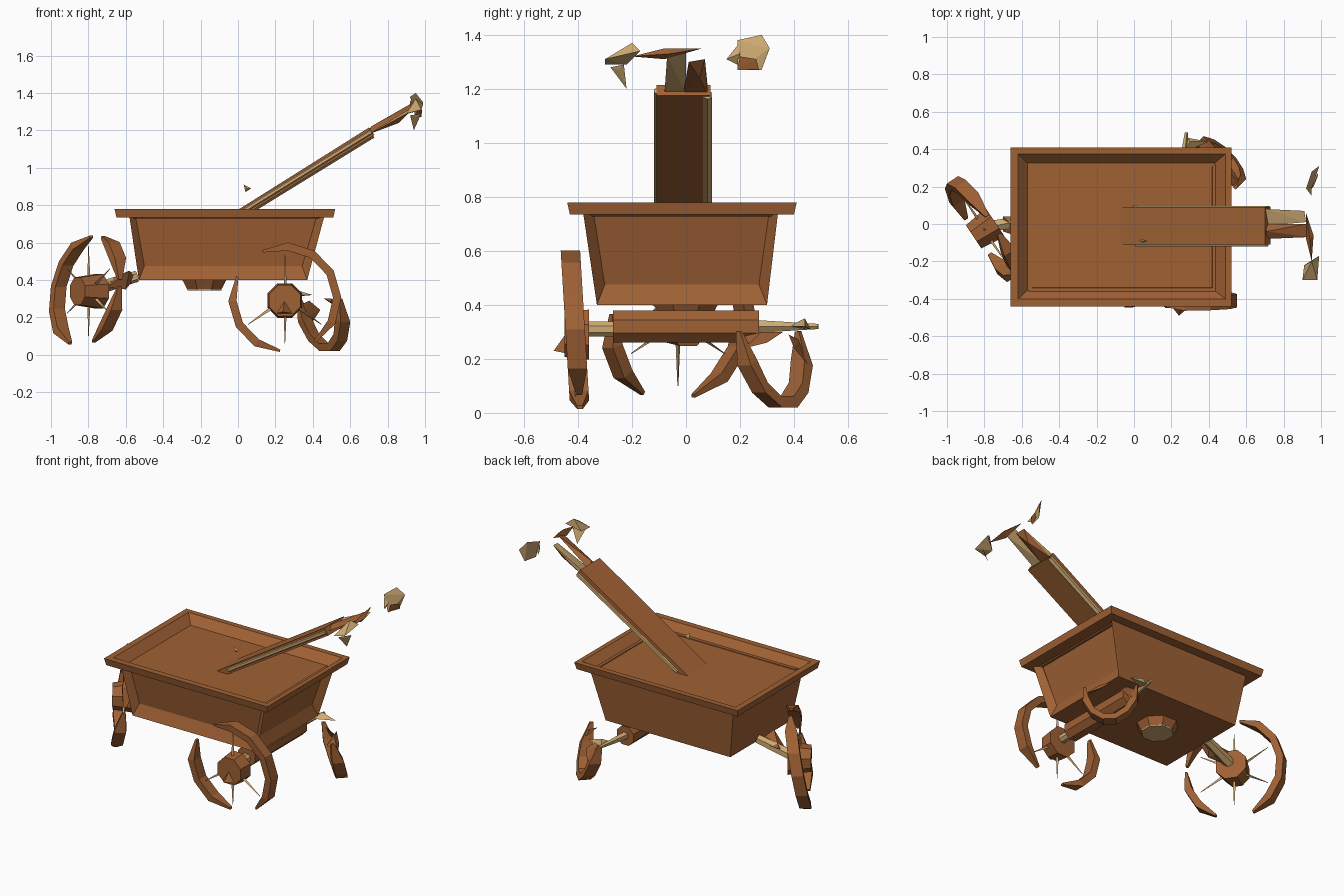
import bpy, bmesh, math
from mathutils import Vector

default_cube = bpy.data.objects.get("Cube")
if default_cube:
    bpy.data.objects.remove(default_cube, do_unlink=True)


def make_material(name, colour):
    material = bpy.data.materials.new(name)
    material.use_nodes = True
    material.diffuse_color = (*colour, 1)
    shader = material.node_tree.nodes["Principled BSDF"]
    shader.inputs["Base Color"].default_value = (*colour, 1)
    shader.inputs["Roughness"].default_value = 0.8
    return material


brown = make_material("brown wood", (0.35, 0.12, 0.035))
tan = make_material("pale wood", (0.62, 0.4, 0.17))


def finish(name, bm, *materials):
    bmesh.ops.recalc_face_normals(bm, faces=bm.faces[:])
    mesh = bpy.data.meshes.new(name)
    bm.to_mesh(mesh)
    bm.free()
    for material in materials:
        mesh.materials.append(material)
    obj = bpy.data.objects.new(name, mesh)
    bpy.context.scene.collection.objects.link(obj)
    return obj


def loft(bm, rings):
    """Skin a row of point rings and cap both ends."""
    loops = [[bm.verts.new(p) for p in ring] for ring in rings]
    sides = []
    for low, high in zip(loops, loops[1:]):
        count = len(low)
        for i in range(count):
            j = (i + 1) % count
            sides.append(bm.faces.new((low[i], low[j], high[j], high[i])))
    bm.faces.new(loops[0])
    bm.faces.new(loops[-1])
    return sides


def rectangle(left, right, front, back, z):
    return [Vector(p) for p in ((left, front, z), (right, front, z),
                                (right, back, z), (left, back, z))]


def rod(name, start, end, r_start, r_end, sides, material):
    start, end = Vector(start), Vector(end)
    turn = (end - start).to_track_quat("Z", "Y")
    rings = []
    for centre, radius in ((start, r_start), (end, r_end)):
        ring = []
        for i in range(sides):
            a = math.tau * (i + 0.5) / sides
            ring.append(centre + turn @ Vector((math.cos(a), math.sin(a), 0)) * radius)
        rings.append(ring)
    bm = bmesh.new()
    loft(bm, rings)
    return finish(name, bm, material)


def shard(name, points, upper, lower=None):
    """Splinter of wood; downward faces may take a second colour."""
    bm = bmesh.new()
    verts = [bm.verts.new(p) for p in points]
    bmesh.ops.convex_hull(bm, input=verts)
    bmesh.ops.recalc_face_normals(bm, faces=bm.faces[:])
    for face in bm.faces:
        face.material_index = 1 if lower and face.normal.z < 0 else 0
    return finish(name, bm, upper, lower or upper)


def rim_arc(name, centre, along, radii, first, last, lean=0):
    """Faceted piece of wheel rim, thinning to splintered ends."""
    centre, along = Vector(centre), Vector(along).normalized()
    across = along.cross(Vector((0, 0, 1)))
    up = (Vector((0, 0, 1)) + across * lean).normalized()
    steps = max(3, round(abs(last - first) / 27))
    rings = []
    for i in range(steps + 1):
        a = math.radians(first + (last - first) * i / steps)
        size = 0.3 if i in (0, steps) else 1
        outward = along * math.cos(a) * radii[0] + up * math.sin(a) * radii[1]
        middle = centre + outward
        radial = outward.normalized() * 0.022 * size
        side = across * 0.036 * size
        rings.append([middle - radial - side, middle + radial - side,
                      middle + radial + side, middle - radial + side])
    bm = bmesh.new()
    loft(bm, rings)
    return finish(name, bm, brown)


def spokes(name, centre, along, angles, reach):
    centre, along = Vector(centre), Vector(along).normalized()
    for i, angle in enumerate(angles):
        a = math.radians(angle)
        ray = along * math.cos(a) + Vector((0, 0, math.sin(a)))
        rod(f"{name}_{i + 1}", centre + ray * 0.08, centre + ray * reach,
            0.01, 0.002, 3, tan)


# Wagon body, overhanging rim and shallow bed in one shell
bm = bmesh.new()
walls = loft(bm, [rectangle(-0.53, 0.37, -0.33, 0.3, 0.4),
                  rectangle(-0.58, 0.46, -0.38, 0.34, 0.735),
                  rectangle(-0.65, 0.51, -0.43, 0.4, 0.735),
                  rectangle(-0.66, 0.52, -0.44, 0.41, 0.78),
                  rectangle(-0.62, 0.49, -0.4, 0.375, 0.78),
                  rectangle(-0.57, 0.43, -0.355, 0.325, 0.728)])
bmesh.ops.recalc_face_normals(bm, faces=bm.faces[:])

# Recessed panels on the front and left walls only
panels = walls[:2]
bmesh.ops.inset_individual(bm, faces=panels, thickness=0.045, depth=-0.035)
for panel in panels:
    for vert in panel.verts:
        vert.co.z = 0.733 if vert.co.z > 0.6 else 0.475
finish("wagon_body", bm, brown)

# Broad pull handle with pale strips along its edges
bm = bmesh.new()
profile = ((-0.08, 0.725), (0, 0.725), (0.73, 1.175), (0.7, 1.215))
loft(bm, [[Vector((x, y, z)) for x, z in profile] for y in (-0.11, 0.09)])
finish("pull_handle", bm, brown)
rod("handle_strip_right", (0.01, -0.108, 0.758), (0.713, -0.108, 1.193),
    0.013, 0.013, 6, tan)
rod("handle_strip_left", (0, 0.08, 0.735), (0.72, 0.08, 1.178),
    0.019, 0.019, 6, tan)

# Splintered neck and broken grip
shard("neck_left", [(0.7, -0.01, 1.18), (0.7, 0.08, 1.18), (0.7, 0.08, 1.21),
                    (0.91, 0.07, 1.31), (0.92, 0.01, 1.3), (0.86, 0.05, 1.24)],
      tan, brown)
shard("neck_right", [(0.7, -0.08, 1.18), (0.7, 0, 1.18), (0.71, -0.04, 1.22),
                     (0.93, -0.07, 1.32), (0.92, 0, 1.34)], brown, tan)
shard("grip_bar", [(0.92, 0.06, 1.35), (0.94, -0.08, 1.35), (0.92, -0.08, 1.31),
                   (0.95, -0.2, 1.32), (0.96, -0.06, 1.33)], brown)
shard("grip_right_end", [(0.9, -0.3, 1.29), (0.98, -0.3, 1.31), (0.95, -0.2, 1.37),
                         (0.99, -0.17, 1.34), (0.91, -0.22, 1.29)], tan)
shard("grip_right_splinter", [(0.92, -0.28, 1.28), (0.98, -0.23, 1.29),
                              (0.94, -0.22, 1.2), (0.95, -0.25, 1.27)], tan)
shard("grip_left_end", [(0.92, 0.19, 1.38), (0.95, 0.19, 1.27), (0.97, 0.28, 1.27),
                        (0.99, 0.31, 1.35), (0.95, 0.28, 1.4)], tan)
shard("grip_left_splinter", [(0.92, 0.19, 1.36), (0.95, 0.15, 1.31),
                             (0.93, 0.19, 1.29), (0.95, 0.2, 1.33)], tan)
shard("grip_left_patch", [(0.95, 0.19, 1.272), (0.96, 0.2, 1.32), (0.985, 0.26, 1.31),
                          (0.98, 0.27, 1.272)], brown)
shard("loose_chip", [(0.03, -0.09, 0.91), (0.07, -0.09, 0.89), (0.04, -0.08, 0.87),
                     (0.05, -0.1, 0.89)], tan)

# Axle beam, shafts and under-floor pivot
rod("axle_beam", (0.25, -0.27, 0.32), (0.25, 0.27, 0.32), 0.065, 0.065, 8, brown)
rod("right_axle_shaft", (0.25, -0.4, 0.31), (0.25, -0.26, 0.31), 0.03, 0.03, 8, tan)
rod("left_axle_shaft", (0.25, 0.26, 0.32), (0.28, 0.49, 0.32), 0.025, 0.01, 5, tan)
shard("axle_splinter", [(0.26, 0.38, 0.32), (0.3, 0.44, 0.35), (0.4, 0.44, 0.32),
                        (0.29, 0.46, 0.31)], tan)
rod("floor_pivot", (-0.18, 0, 0.352), (-0.18, 0, 0.405), 0.1, 0.13, 8, brown)
rod("pivot_plate", (-0.18, 0, 0.345), (-0.18, 0, 0.353), 0.098, 0.1, 8, tan)
rod("steering_shaft", (-0.8, -0.02, 0.34), (-0.54, 0.03, 0.42), 0.035, 0.03, 6, tan)
shard("steering_bracket", [(-0.7, -0.04, 0.36), (-0.7, 0.04, 0.4), (-0.58, -0.08, 0.45),
                           (-0.55, 0.04, 0.41), (-0.6, -0.03, 0.35)], brown)

# Front wheel
straight = (1, 0, 0)
hub = (0.25, -0.41, 0.3)
rod("front_hub", (0.25, -0.45, 0.29), (0.25, -0.36, 0.29), 0.09, 0.1, 8, brown)
shard("front_hub_splinter", [(0.2, -0.44, 0.22), (0.3, -0.44, 0.22),
                             (0.25, -0.44, 0.3), (0.24, -0.49, 0.23)], brown)
for part, span in (("left", (155, 265)), ("right", (-55, 115))):
    rim_arc("front_rim_" + part, hub, straight, (0.28, 0.28), *span, lean=0.06)
spokes("front_spoke", hub, straight, (90, 215, 270, 325), 0.24)

# Steering wheel, turned aside and leaning in at the top
turned = Vector((0.55, -0.83, 0))
hub = Vector((-0.8, -0.03, 0.34))
axis = turned.cross(Vector((0, 0, 1))) * 0.07
rod("steering_hub", hub - axis, hub + axis, 0.1, 0.08, 8, brown)
for part, span in (("back", (100, 250)), ("front", (-65, 5)), ("top", (12, 78))):
    rim_arc("steering_rim_" + part, hub, turned, (0.295, 0.3), *span, lean=-0.18)
spokes("steering_spoke", hub, turned, range(30, 360, 60), 0.24)

# Remaining half of the rear wheel rim, leaning out at the bottom
rim_arc("rear_rim", (0.44, 0.31, 0.28), (1, -1, 0), (0.155, 0.255), 175, 365, lean=0.27)
shard("rear_rim_stub", [(0.34, 0.42, 0.27), (0.38, 0.38, 0.29), (0.44, 0.4, 0.24),
                        (0.4, 0.45, 0.18), (0.36, 0.44, 0.2)], brown)
shard("rear_rim_top", [(0.5, 0.2, 0.28), (0.57, 0.22, 0.24), (0.46, 0.36, 0.3),
                       (0.52, 0.3, 0.26), (0.5, 0.28, 0.3)], brown)
